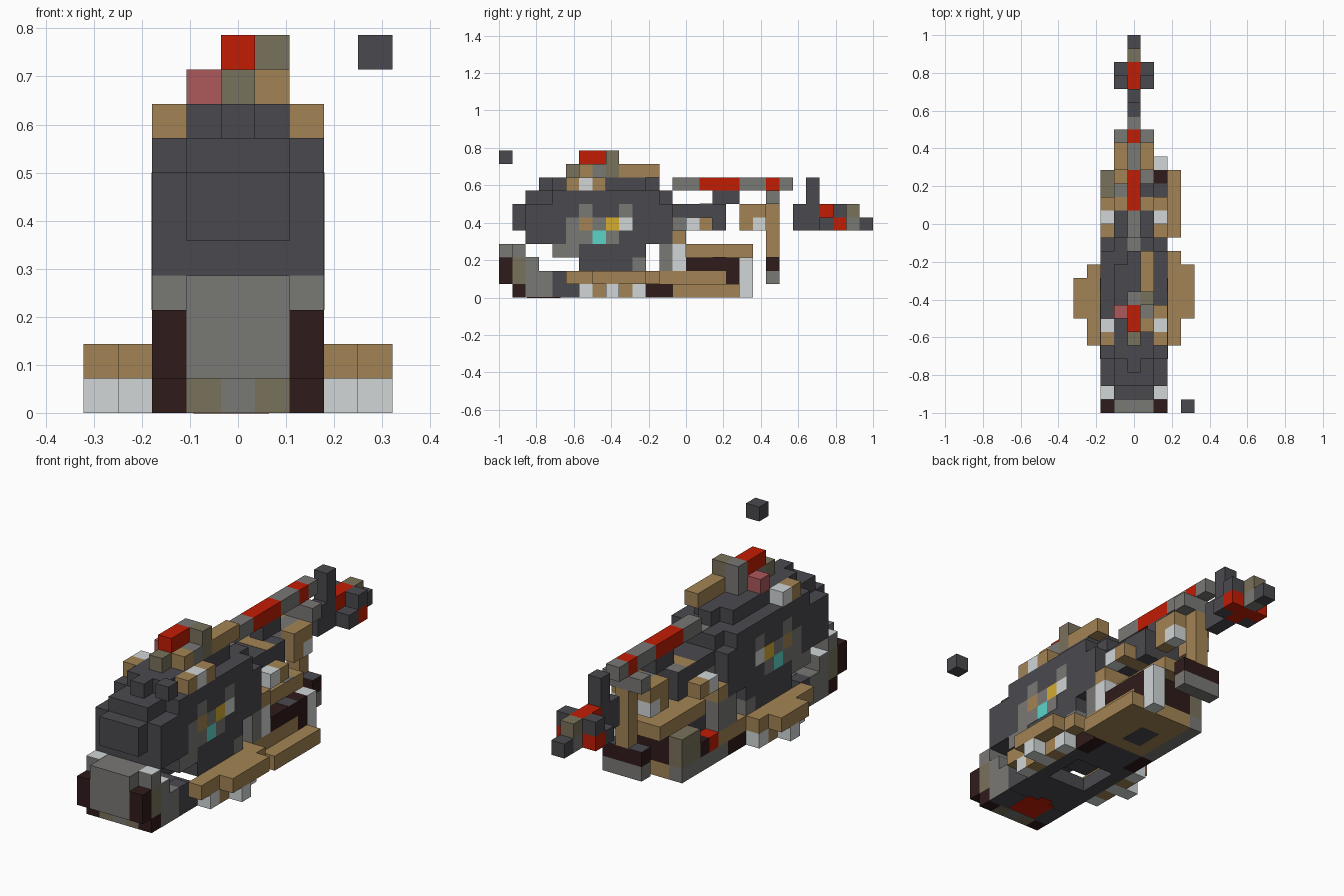
import bpy
import bmesh

U = 2 / 28  # size of one block

cube = bpy.data.objects.get("Cube")
if cube:
    bpy.data.objects.remove(cube)


def material(name, code):
    rgb = [int(code[i:i + 2], 16) / 255 for i in (0, 2, 4)]
    lin = [c / 12.92 if c < 0.04 else ((c + 0.055) / 1.055) ** 2.4 for c in rgb]
    mat = bpy.data.materials.new(name)
    mat.use_nodes = True
    mat.diffuse_color = (*lin, 1)
    mat.node_tree.nodes["Principled BSDF"].inputs["Base Color"].default_value = (*lin, 1)
    return mat


dark = material("charcoal", "4a494e")
grey = material("mid grey", "797875")
light = material("light grey", "d2d6d7")
tan = material("tan", "a38455")
olive = material("olive grey", "79715b")
maroon = material("dark maroon", "301b1b")
red = material("red", "c21c04")
pink = material("dusty pink", "ae585b")
cyan = material("cyan", "5cd4c9")
yellow = material("yellow", "d3ad30")


def span(v):
    return (v, v + 1) if isinstance(v, (int, float)) else (v[0], v[1] + 1)


def box(name, mat, x, y, z, mirror=False):
    """Box over inclusive block ranges; x is counted from the middle column."""
    (xa, xb), (ya, yb), (za, zb) = span(x), span(y), span(z)
    xa, xb = xa - 0.5, xb - 0.5
    bm = bmesh.new()
    for a, b in [(xa, xb)] + ([(-xb, -xa)] if mirror else []):
        for v in bmesh.ops.create_cube(bm, size=1)["verts"]:
            v.co.x = (b if v.co.x > 0 else a) * U
            v.co.y = (yb if v.co.y > 0 else ya) * U - 1
            v.co.z = (zb if v.co.z > 0 else za) * U
    me = bpy.data.meshes.new(name)
    bm.to_mesh(me)
    bm.free()
    me.materials.append(mat)
    ob = bpy.data.objects.new(name, me)
    bpy.context.collection.objects.link(ob)


def lid(name, mat, x, y, top):
    """Thin painted plate on the top of a block."""
    box(name, mat, x, y, (top + 0.98, top + 0.02))


# Cabin hull
box("hull_nose", dark, (-1, 1), 1, (5, 6))
box("hull_middle", dark, (-2, 2), (2, 12), (4, 6))
box("hull_shoulder", dark, (-1, 1), (2, 12), 7)
box("hull_shoulder_side", dark, 2, (4, 11), 7, True)
box("hull_roof", dark, (-1, 1), (4, 10), 8)
box("hull_roof_ridge", dark, 0, (3, 11), 8)
box("hull_belly", dark, (-2, 2), (4, 10), 3)
box("hull_keel", dark, (-2, 2), (6, 9), 2)
box("keel_back", grey, (-2, 2), 10, 2)
lid("hull_back_panel", grey, 0, 12, 7)

# Roof trim and rotor mast
box("roof_block_front", tan, 2, 5, 8, True)
box("roof_block_middle", light, 2, 6, 8, True)
box("roof_block_back", tan, 2, 7, 8)
box("mast_front", olive, 0, 5, 9)
box("mast_base", grey, 0, (6, 8), 9)
box("mast_cap", red, 0, (6, 7), 10)
box("mast_cap_back", grey, 0, 8, 10)
box("mast_side_tip", olive, 1, 8, (9, 10))
box("mast_side_front", tan, 1, 6, 9)
box("mast_side_middle", grey, 1, 7, 9)
box("mast_side_bar", tan, 1, (9, 11), 9)
box("mast_lamp", pink, -1, 7, 9)
box("floating_block", dark, 4, 0, 10)

# Chin and front bumper
box("bumper_post", maroon, 2, 0, (1, 2), True)
box("bumper_plate", grey, (-1, 1), 0, (1, 3))
box("bumper_foot", maroon, 2, 1, 0, True)
box("chin_foot", olive, 1, 1, 0, True)
box("chin_foot_middle", grey, 0, 1, 0)
box("chin_side", olive, 2, 1, (1, 2), True)
box("chin_top", grey, (-2, 2), 1, 3)
lid("chin_corner", light, 2, 1, 3)
lid("chin_corner", light, -2, 1, 3)
box("chin_core", grey, (-1, 1), 1, (1, 2))
box("chin_step", grey, (-2, 2), 2, 2)
lid("chin_step_top", light, (-2, 2), 2, 2)
box("chin_floor", grey, (-2, 2), (2, 3), (0, 1))

# Floor frame with an opening in the middle
box("floor_front", dark, (-2, 2), (4, 6), 0)
box("floor_step", dark, 2, 4, 1, True)
box("floor_rail", dark, 2, (7, 10), 0, True)
box("floor_cross", dark, (-1, 1), 10, 0)
box("floor_rail_back", maroon, 2, (11, 12), 0, True)
box("floor_rail_top", tan, 2, (11, 12), 1, True)
box("floor_back", dark, (-1, 1), (11, 12), (0, 1))
box("belly_plate", dark, (-2, 2), (2, 3), (-0.01, -0.99))
box("belly_panel", red, (-0.8, 0.4), (2.1, 3.2), (-0.02, -0.98))
box("belly_panel_tab", red, (-0.3, -0.4), (3, 3.6), (-0.02, -0.98))

# Side steps
box("step_inner", tan, 3, (5, 10), 1, True)
box("step_inner_end", tan, 3, 11, 1)
box("step_outer", tan, 4, (7, 9), 1, True)
box("step_outer_end", tan, 4, 10, 1)
for j in (6, 8, 10):
    box("step_foot", light, 3, j, 0, True)
for j in (7, 9):
    box("step_foot_tan", tan, 3, j, 0, True)
box("step_foot_outer", light, 4, 8, 0, True)

# Rear deck
box("deck_floor", tan, (-1, 2), (13, 17), 0)
box("deck_left_sill", grey, -2, (13, 17), 0)
box("deck_rail", tan, 3, (13, 17), 0)
box("deck_belly_panel", dark, (0, 0.5), (14, 15), (-0.01, -0.99))
box("deck_side", tan, 2, (13, 16), 1)
box("deck_side_end", maroon, 2, 17, 1)
box("deck_side_upper", maroon, 2, (14, 17), 2)
lid("deck_side_panel", dark, 2, 16, 2)
box("deck_cargo", olive, -2, (16, 17), (1, 2))
for mat, y in [(tan, 13), (red, 14), (maroon, 15)]:
    box("deck_left_rail", mat, -2, y, 1)
box("deck_core", dark, (-1, 1), (14, 16), (1, 2))
box("deck_back", maroon, (-1, 1), 17, (1, 2))
box("deck_top", tan, (-1, 1), (14, 18), 3)
lid("deck_top_panel", grey, 1, 17, 3)
box("deck_post", light, 2, 18, (0, 2))
box("hull_strut", grey, 2, 12, (2, 3), True)
box("hull_strut_back", light, 2, 13, (2, 3))
box("hull_strut_left", grey, -2, 13, (2, 3))
box("hull_bracket", tan, (-2, 2), 13, 4)

# Engine behind the cabin
box("engine_front", grey, (-1, 1), 13, 5)
box("engine_core", dark, (-1, 1), 14, 5)
box("engine_cross", tan, (-1, 1), 15, 5)
box("engine_end", dark, (-1, 1), 16, 5)
box("engine_cover", dark, (-1, 1), (13, 16), 6)
lid("engine_cross_top", tan, (-1, 1), 15, 6)
lid("engine_end_panel", grey, -1, 16, 6)
box("engine_pod", light, 2, 14, 5, True)
box("engine_pod_back", tan, 2, 15, 5, True)

# Tail boom
for mat, y in [(grey, (13, 14)), (red, (15, 17)), (grey, (18, 19)), (red, 20), (grey, 21)]:
    box("tail_boom", mat, 0, y, 8)
box("boom_bracket", dark, 0, (16, 17), 7)
box("boom_collar", grey, (-1, 1), 20, 7)

# Tail support frame and plate
box("support_arm_front", tan, 1, 18, (5, 6), True)
box("support_arm", tan, 1, 19, 6, True)
box("support_arm_low", light, 1, 19, 5, True)
box("support_beam", grey, 0, (18, 19), 6)
box("support_post", tan, 0, 20, (3, 6))
box("support_plate_upper", maroon, (-1, 1), 20, 2)
lid("support_plate_top", dark, (-1, 1), 20, 2)
box("support_plate_lower", grey, (-1, 1), 20, 1)

# Tail rotor
box("rotor_root", dark, 0, (22, 23), (5, 6))
box("rotor_fin", dark, 0, 23, (7, 8))
box("rotor_hub", red, 0, (24, 25), (5, 6))
box("rotor_blade_low", dark, 1, 24, 5, True)
box("rotor_blade_high", dark, 1, 25, 6, True)
box("rotor_blade_root", red, 1, 25, 5, True)
box("rotor_cap_high", olive, 0, 26, 6)
box("rotor_cap_low", grey, 0, 26, 5)
box("rotor_tip", dark, 0, 27, 5)


# Painted patches on both cabin sides
def patch(mat, y, z):
    box("side_patch", mat, (2.98, 2.02), y, z, True)


for y, z in [((4, 5), 3), ((5, 6), 4), (6, 6), (7, 5), (8, 4), (9, 6), (5, 5)]:
    patch(grey, y, z)
patch(tan, 6, 5)
patch(cyan, 7, 4)
patch(yellow, 8, 5)
patch(light, 9, 5)
